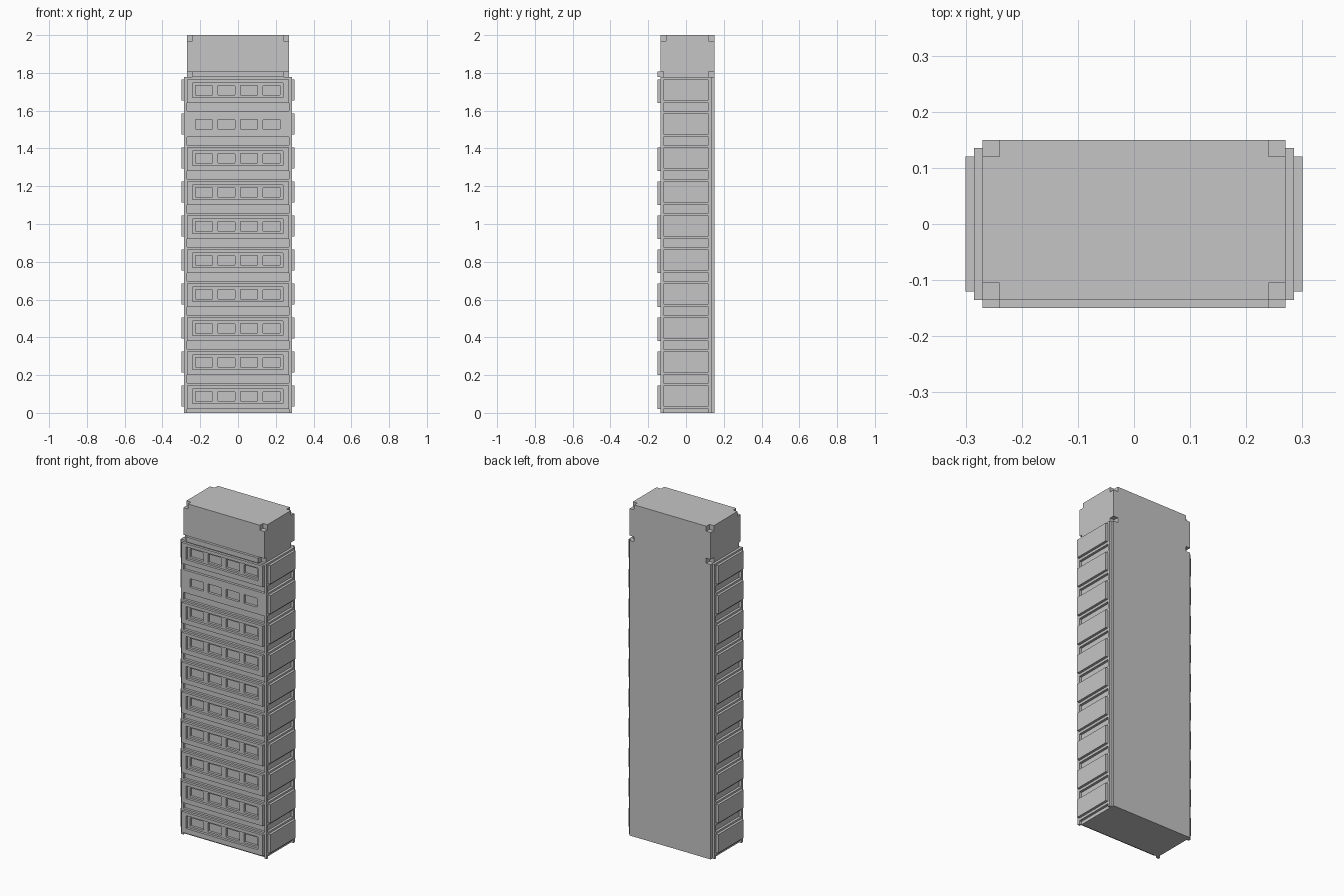
import bpy, bmesh

cube = bpy.data.objects.get("Cube")
if cube:
    bpy.data.objects.remove(cube, do_unlink=True)

FLOORS = 10
STEP = 0.18
WINDOWS = (-0.181, -0.062, 0.058, 0.178)
GREY = (0.56, 0.56, 0.56, 1)

grey = bpy.data.materials.new("concrete_grey")
grey.use_nodes = True
grey.diffuse_color = GREY
grey.node_tree.nodes["Principled BSDF"].inputs["Base Color"].default_value = GREY


def add_box(bm, x, y, z, rounding=0):
    """Box from three (low, high) ranges; rounding bevels the edges along y."""
    verts = bmesh.ops.create_cube(bm, size=1)["verts"]
    for v in verts:
        v.co = [lo + (c + 0.5) * (hi - lo) for c, (lo, hi) in zip(v.co, (x, y, z))]
    if rounding:
        edges = {e for v in verts for e in v.link_edges
                 if abs(e.verts[0].co.y - e.verts[1].co.y) > 0.001}
        bmesh.ops.bevel(bm, geom=list(edges), offset=rounding, segments=2,
                        profile=0.5, affect='EDGES')


def make(name, boxes):
    bm = bmesh.new()
    for box in boxes:
        add_box(bm, *box)
    mesh = bpy.data.meshes.new(name)
    bm.to_mesh(mesh)
    bm.free()
    obj = bpy.data.objects.new(name, mesh)
    bpy.context.collection.objects.link(obj)
    mesh.materials.append(grey)
    return obj


def carve(obj, boxes):
    """Cut the boxes out of the object, then drop the cutter."""
    cutter = make(obj.name + "_cutter", boxes)
    cutter.hide_render = True
    mod = obj.modifiers.new("cuts", 'BOOLEAN')
    mod.operation = 'DIFFERENCE'
    mod.solver = 'EXACT'
    mod.object = cutter
    bpy.context.view_layer.objects.active = obj
    bpy.ops.object.modifier_apply(modifier=mod.name)
    bpy.data.objects.remove(cutter, do_unlink=True)


def corner_notches(front, back, z):
    """Small cubes at the four vertical corners."""
    return [(x, y, z)
            for x in ((-0.3, -0.24), (0.24, 0.3))
            for y in ((front - 0.03, front + 0.03), (back - 0.03, back + 0.03))]


# Tower body with grooves between floors and sunken windows
body = make("tower_body", [((-0.285, 0.285), (-0.135, 0.135), (0, 1.777))])
cuts = []
for floor in range(FLOORS):
    z = floor * STEP
    groove = (z - 0.023, z + 0.02)
    cuts.append(((-0.27, 0.27), (-0.2, -0.12), groove))
    cuts.append(((0.27, 0.4), (-0.12, 0.12), groove))
    cuts.append(((-0.4, -0.27), (-0.12, 0.12), groove))
    for x in WINDOWS:
        cuts.append(((x - 0.045, x + 0.045), (-0.2, -0.12), (z + 0.061, z + 0.114), 0.004))
carve(body, cuts)

# Raised window surrounds, left off the second floor from the top
for floor in range(FLOORS):
    if floor == FLOORS - 2:
        continue
    z = floor * STEP
    frame = make(f"window_surround_{floor + 1}",
                 [((-0.27, 0.27), (-0.15, -0.135), (z + 0.02, z + 0.146))])
    carve(frame, [((-0.241, 0.239), (-0.2, -0.1), (z + 0.05, z + 0.127))])

# Raised panels on both sides
for side, name in ((1, "left"), (-1, "right")):
    span = tuple(sorted((side * 0.285, side * 0.3)))
    make(f"{name}_side_panels",
         [(span, (-0.12, 0.12), (f * STEP + 0.035, f * STEP + 0.146)) for f in range(FLOORS)])

# Back wall, collar and roof block with notched corners
make("back_wall", [((-0.27, 0.27), (0.135, 0.15), (0, 1.777))])
collar = make("collar", [((-0.27, 0.27), (-0.15, 0.15), (1.777, 1.807))])
carve(collar, corner_notches(-0.15, 0.15, (1.7, 1.9)))
roof = make("roof_block", [((-0.27, 0.27), (-0.135, 0.15), (1.807, 2))])
carve(roof, corner_notches(-0.135, 0.15, (1.97, 2.1)))
